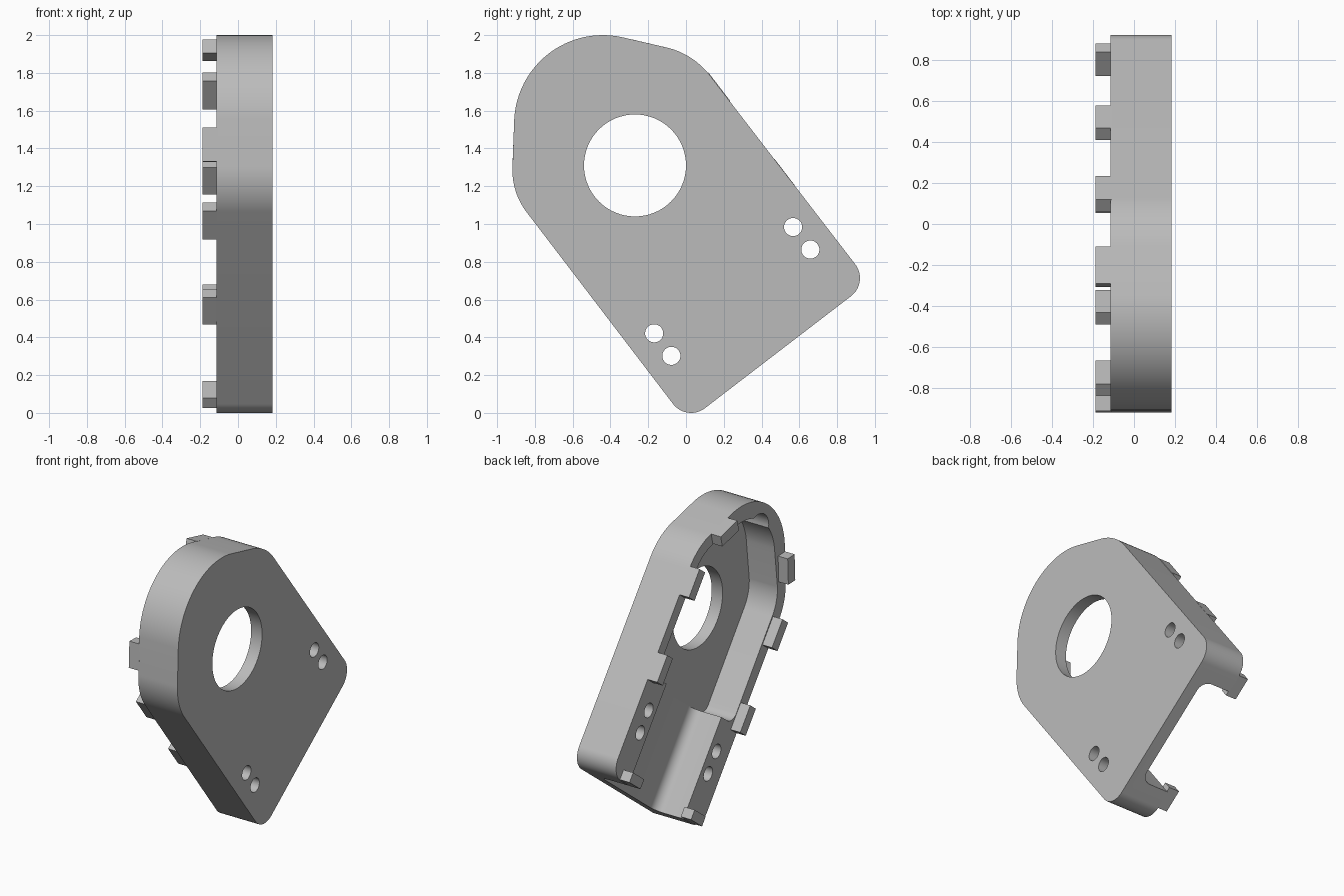
import bpy, bmesh
from math import radians, sin, cos
from mathutils import Vector

if "Cube" in bpy.data.objects:
    bpy.data.objects.remove(bpy.data.objects["Cube"])

RIM, FLOOR, FACE, TAB_END = -0.114, 0.10, 0.183, -0.187
TILT = radians(37.4)
ACROSS = Vector((0, cos(TILT), sin(TILT)))
ALONG = Vector((0, -sin(TILT), cos(TILT)))
MIDDLE = 0.585          # centre line of the tilted plate

grey = bpy.data.materials.new("plain_grey")
grey.use_nodes = True
grey.diffuse_color = (0.5, 0.5, 0.5, 1)
grey.node_tree.nodes["Principled BSDF"].inputs["Base Color"].default_value = (0.5, 0.5, 0.5, 1)


def local(s, v, x=0.0):
    """Point in the tilted frame: s across from the centre line, v along."""
    return ACROSS * (MIDDLE + s) + ALONG * v + Vector((x, 0, 0))


def arc(centre, r, start, end, steps=16):
    angles = [radians(start + (end - start) * i / steps) for i in range(steps + 1)]
    return [centre + Vector((0, cos(a), sin(a))) * r for a in angles]


def prism(name, points, push):
    bm = bmesh.new()
    base = bm.faces.new([bm.verts.new(p) for p in points])
    top = bmesh.ops.extrude_face_region(bm, geom=[base])
    bmesh.ops.translate(bm, vec=push, verts=[g for g in top["geom"] if isinstance(g, bmesh.types.BMVert)])
    bmesh.ops.recalc_face_normals(bm, faces=bm.faces)
    mesh = bpy.data.meshes.new(name)
    bm.to_mesh(mesh)
    bm.free()
    obj = bpy.data.objects.new(name, mesh)
    bpy.context.collection.objects.link(obj)
    mesh.materials.append(grey)
    return obj


def flat_prism(name, points, x0, x1):
    return prism(name, [Vector((x0, p.y, p.z)) for p in points], Vector((x1 - x0, 0, 0)))


def cut(target, cutter):
    mod = target.modifiers.new("cut", "BOOLEAN")
    mod.operation, mod.solver, mod.object = "DIFFERENCE", "EXACT", cutter
    bpy.context.view_layer.update()
    graph = bpy.context.evaluated_depsgraph_get()
    mesh = bpy.data.meshes.new_from_object(target.evaluated_get(graph))
    target.modifiers.clear()
    target.data = mesh
    bpy.data.objects.remove(cutter)


# Rounded outline of the housing: upper corners, then lower corners
upper = [
    (Vector((0, -0.195, 1.54)), 0.405, 37.4, 78, 0.08),
    (Vector((0, -0.44, 1.53)), 0.47, 78, 177, 0.11),
    (Vector((0, -0.553, 1.285)), 0.366, 177, 217.4, 0.09),
]
outline = []
for centre, r, a, b, wall in upper:
    outline += arc(centre, r, a, b, 24)
outline += arc(Vector((0, 0.027, 0.12)), 0.12, 217.4, 307.4)
outline += arc(Vector((0, 0.801, 0.7135)), 0.12, -52.6, 37.4)
housing = flat_prism("housing", outline, RIM, FACE)

# Main cavity above the mounting posts
pocket = []
for centre, r, a, b, wall in upper:
    pocket += arc(centre, r - wall, a, b, 24)
pocket += arc(local(-0.455, 0.71), 0.07, 217.4, 307.4, 8)
pocket += arc(local(0.455, 0.71), 0.07, -52.6, 37.4, 8)
cut(housing, flat_prism("pocket_cutter", pocket, RIM - 0.1, FLOOR))

# Rounded notch in the upper rim
notch = arc(Vector((0, -0.62, 1.76)), 0.115, 0, 345, 23)
cut(housing, flat_prism("notch_cutter", notch, RIM - 0.1, FLOOR))

# Open channel between the posts, with rounded floor corners
HALF, FILLET = 0.375, 0.07
section = [(-HALF, RIM - 0.1)]
for side, start in ((-1, 180), (1, 90)):
    for i in range(9):
        a = radians(start - 90 * i / 8)
        section.append((side * (HALF - FILLET) + FILLET * cos(a), FLOOR - FILLET + FILLET * sin(a)))
section.append((HALF, RIM - 0.1))
cut(housing, prism("channel_cutter", [local(s, -0.2, x) for s, x in section], ALONG * 0.95))

# Large opening and the two pairs of screw holes
holes = [(Vector((0, -0.27, 1.31)), 0.27, 64)]
holes += [(local(side * 0.463, v), 0.048, 32) for side in (-1, 1) for v in (0.287, 0.437)]
for centre, r, n in holes:
    cut(housing, flat_prism("hole_cutter", arc(centre, r, 0, 360 - 360 / n, n - 1), -0.5, 0.5))


# Locating tabs standing on the rim; the inner side is left of the outer edge
def tab(name, a, b, thick):
    edge = (b - a).normalized()
    inward = Vector((0, -edge.z, edge.y)) * thick
    flat_prism(name, [a, b, b + inward, a + inward], RIM + 0.005, TAB_END)


for i, (low, high) in enumerate(((0.602, 0.783), (1.169, 1.359))):
    tab(f"back_side_tab_{i + 1}", local(0.604, low), local(0.604, high), 0.075)
    tab(f"front_side_tab_{i + 1}", local(-0.604, high), local(-0.604, low), 0.075)
tab("back_post_tab", local(0.345, -0.036), local(0.495, -0.036), 0.066)
tab("front_post_tab", local(-0.495, -0.036), local(-0.345, -0.036), 0.066)
tab("top_tab", Vector((0, -0.11, 1.936)), Vector((0, -0.29, 1.978)), 0.075)
tab("front_edge_tab", Vector((0, -0.911, 1.51)), Vector((0, -0.918, 1.33)), 0.075)

# Smooth the curved walls, keep edges crisp
bpy.ops.object.select_all(action="DESELECT")
housing.select_set(True)
bpy.context.view_layer.objects.active = housing
bpy.ops.object.shade_smooth_by_angle(angle=radians(30))
